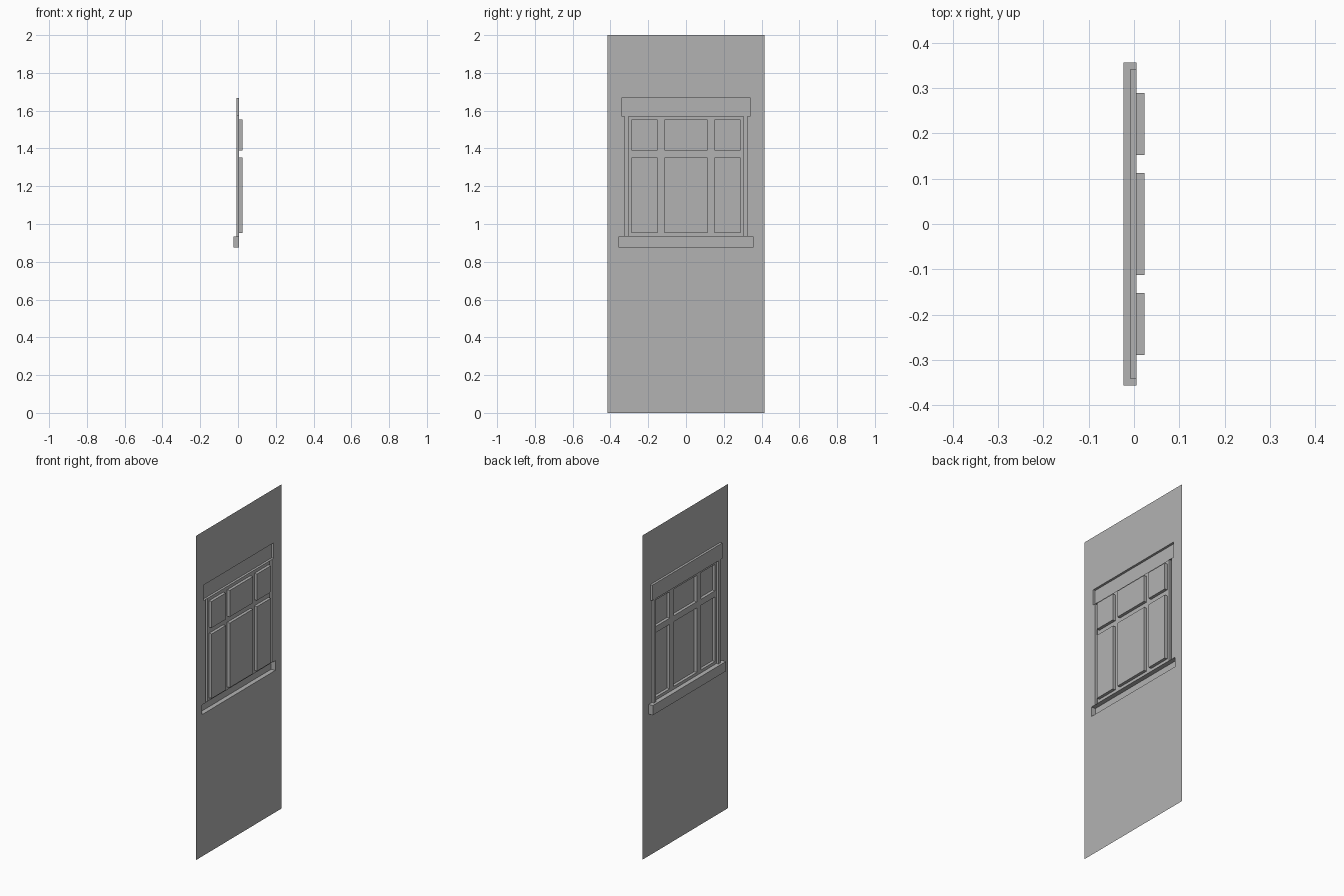
import bpy
import bmesh

cube = bpy.data.objects.get("Cube")
if cube:
    bpy.data.objects.remove(cube, do_unlink=True)

grey = bpy.data.materials.new("plain grey")
grey.use_nodes = True
grey.diffuse_color = (0.45, 0.45, 0.45, 1)
grey.node_tree.nodes["Principled BSDF"].inputs["Base Color"].default_value = grey.diffuse_color

WALL_X = 0.005
HALF_WIDTH, HEIGHT = 0.415, 2.0
openings = []


def add_object(name, bm):
    bmesh.ops.recalc_face_normals(bm, faces=bm.faces)
    mesh = bpy.data.meshes.new(name)
    bm.to_mesh(mesh)
    bm.free()
    mesh.materials.append(grey)
    obj = bpy.data.objects.new(name, mesh)
    bpy.context.collection.objects.link(obj)


def tray(name, y0, y1, z0, z1, depth_x, open_ends=False):
    """Hollow box pressed out of the wall sheet, open at the wall plane."""
    openings.append((y0, y1, z0, z1))
    bm = bmesh.new()
    bmesh.ops.create_cube(bm, size=1)
    for v in bm.verts:
        v.co = (depth_x if v.co.x > 0 else WALL_X,
                y1 if v.co.y > 0 else y0,
                z1 if v.co.z > 0 else z0)
    drop = []
    for f in bm.faces:
        c = f.calc_center_median()
        at_wall = abs(c.x - WALL_X) < 1e-5
        at_end = open_ends and (abs(c.z - z0) < 1e-5 or abs(c.z - z1) < 1e-5)
        if at_wall or at_end:
            drop.append(f)
    bmesh.ops.delete(bm, geom=drop, context='FACES')
    add_object(name, bm)


# Header and sill stand out on the -x side
HEADER_Z, SILL_Z = 1.572, 0.935
tray("header", -0.341, 0.341, HEADER_Z, 1.668, -0.009)
tray("sill", -0.356, 0.356, 0.875, SILL_Z, -0.023)

# Narrow jambs join the sill to the header
for side, y0, y1 in (("right", -0.325, -0.305), ("left", 0.305, 0.325)):
    tray(side + "_jamb", y0, y1, SILL_Z, HEADER_Z, -0.008, open_ends=True)

# Six panes set towards +x
columns = (("right", -0.289, -0.152), ("middle", -0.113, 0.113), ("left", 0.152, 0.289))
rows = (("lower", 0.953, 1.351), ("upper", 1.389, 1.552))
for row, z0, z1 in rows:
    for column, y0, y1 in columns:
        tray(f"{row}_{column}_pane", y0, y1, z0, z1, 0.023)

# Wall sheet, cut along every opening, with the openings removed
bm = bmesh.new()
corners = [(-HALF_WIDTH, 0), (HALF_WIDTH, 0), (HALF_WIDTH, HEIGHT), (-HALF_WIDTH, HEIGHT)]
bm.faces.new([bm.verts.new((WALL_X, y, z)) for y, z in corners])
cuts = [((0, y, 0), (0, 1, 0)) for y in sorted({y for o in openings for y in o[:2]})]
cuts += [((0, 0, z), (0, 0, 1)) for z in sorted({z for o in openings for z in o[2:]})]
for point, normal in cuts:
    bmesh.ops.bisect_plane(bm, geom=bm.verts[:] + bm.edges[:] + bm.faces[:],
                           plane_co=point, plane_no=normal)


def in_opening(face):
    c = face.calc_center_median()
    return any(y0 < c.y < y1 and z0 < c.z < z1 for y0, y1, z0, z1 in openings)


bmesh.ops.delete(bm, geom=[f for f in bm.faces if in_opening(f)], context='FACES')
add_object("wall_sheet", bm)
